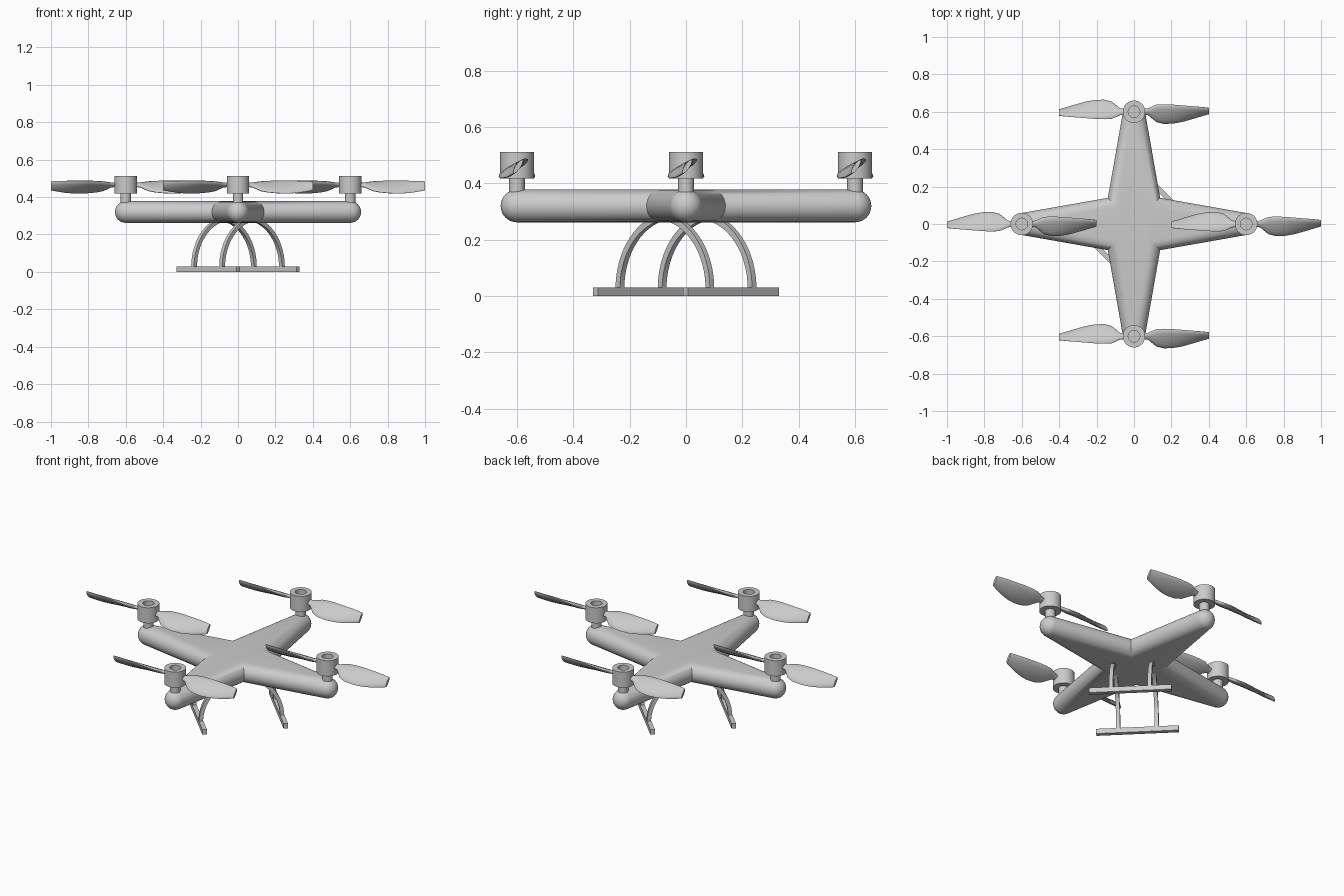
import bpy
from math import sin, cos, pi, atan, radians
from mathutils import Vector, Matrix

if "Cube" in bpy.data.objects:
    bpy.data.objects.remove(bpy.data.objects["Cube"])


def add_mesh(name, verts, faces, angle=35):
    me = bpy.data.meshes.new(name)
    me.from_pydata([tuple(v) for v in verts], [], faces)
    me.validate()
    me.shade_smooth()
    me.set_sharp_from_angle(angle=radians(angle))
    ob = bpy.data.objects.new(name, me)
    bpy.context.collection.objects.link(ob)
    return ob


def loft(name, rings, closed_caps=True, angle=35):
    """Skin a list of equal-length closed rings and cap both ends."""
    n = len(rings[0])
    verts = [v for r in rings for v in r]
    faces = [(i * n + j, i * n + (j + 1) % n, (i + 1) * n + (j + 1) % n, (i + 1) * n + j)
             for i in range(len(rings) - 1) for j in range(n)]
    if closed_caps:
        faces += [tuple(reversed(range(n))), tuple(range(len(verts) - n, len(verts)))]
    return add_mesh(name, verts, faces, angle)


def copy(ob, name, matrix):
    c = ob.copy()
    c.name = name
    c.matrix_world = matrix
    bpy.context.collection.objects.link(c)


def lathe(name, profile, n=40):
    return loft(name, [[(r * cos(2 * pi * j / n), r * sin(2 * pi * j / n), z)
                        for j in range(n)] for r, z in profile])


# Body: four-pointed star rounded by offsetting its outline layer by layer
REACH, RAD, MID, SLOPE = 0.6, 0.058, 0.32, 0.176
beta = atan(SLOPE)


def star(d, z):
    ring = []
    crotch = (REACH * SLOPE + d / cos(beta)) / (1 + SLOPE)
    for k in range(4):
        rot = Matrix.Rotation(k * pi / 2, 3, 'Z')
        for i in range(17):
            a = (pi / 2 - beta) * (i / 8 - 1)
            ring.append(rot @ Vector((REACH + d * cos(a), d * sin(a), z)))
        ring.append(rot @ Vector((crotch, crotch, z)))
    return ring


layers = [-pi / 2 * 0.995 + pi * 0.995 * i / 16 for i in range(17)]
loft("body", [star(RAD * cos(t), MID + RAD * sin(t)) for t in layers])

# Motor post, motor can with a recessed top, and one twisted blade
post = lathe("motor_post", [(0.028, 0.34), (0.028, 0.43)])
can = lathe("motor_can", [(0.06, 0.418), (0.06, 0.512), (0.031, 0.512), (0.031, 0.48)])

# x, low edge (y, z), high edge (y, z), thickness
sections = [
    (0.045, -0.014, 0.458, 0.014, 0.472, 0.020),
    (0.075, -0.018, 0.455, 0.018, 0.475, 0.020),
    (0.095, -0.035, 0.446, 0.028, 0.478, 0.022),
    (0.120, -0.055, 0.434, 0.038, 0.482, 0.024),
    (0.160, -0.065, 0.426, 0.040, 0.485, 0.025),
    (0.210, -0.063, 0.421, 0.038, 0.487, 0.025),
    (0.260, -0.054, 0.419, 0.034, 0.487, 0.024),
    (0.320, -0.037, 0.422, 0.029, 0.487, 0.022),
    (0.370, -0.021, 0.430, 0.024, 0.486, 0.019),
    (0.400, -0.012, 0.436, 0.020, 0.484, 0.017),
]
rings = []
for x, y0, z0, y1, z1, th in sections:
    lo, hi = Vector((x, y0, z0)), Vector((x, y1, z1))
    half = (hi - lo) / 2
    nrm = Vector((0, -half.z, half.y)).normalized() * th / 2
    rings.append([(lo + hi) / 2 + half * cos(2 * pi * j / 14) + nrm * sin(2 * pi * j / 14)
                  for j in range(14)])
blade = loft("blade", rings, angle=50)

# Place a full rotor on every arm tip
for k, side in enumerate(("right", "back", "left", "front")):
    place = Matrix.Translation((REACH * cos(k * pi / 2), REACH * sin(k * pi / 2), 0))
    copy(post, side + "_motor_post", place)
    copy(can, side + "_motor_can", place)
    copy(blade, side + "_blade_a", place)
    copy(blade, side + "_blade_b", place @ Matrix.Rotation(pi, 4, 'Z'))
for ob in (post, can, blade):
    bpy.data.objects.remove(ob)


# Landing gear: diagonal skids, each on two curved legs (local x points outward)
def block(x, y, z0, z1, w, l):
    return [[(x + a * w / 2, y + b * l / 2, z) for a, b in ((-1, -1), (1, -1), (1, 1), (-1, 1))]
            for z in (z0, z1)]


skid = loft("skid", block(0.226, 0, 0, 0.03, 0.025, 0.455))
ARC, W = 0.258, 0.022
leg = loft("leg", [[(0.226 - ARC + (ARC + a * W / 2) * cos(t), b * W / 2,
                     0.025 + (ARC + a * W / 2) * sin(t))
                    for a, b in ((-1, -1), (1, -1), (1, 1), (-1, 1))]
                   for t in [radians(74) * i / 14 for i in range(15)]])
for k, side in enumerate(("back_right", "front_left")):
    turn = Matrix.Rotation(pi / 4 + k * pi, 4, 'Z')
    copy(skid, side + "_skid", turn)
    for s, tag in ((-1, "a"), (1, "b")):
        copy(leg, f"{side}_leg_{tag}", turn @ Matrix.Translation((0, s * 0.106, 0)))
for ob in (skid, leg):
    bpy.data.objects.remove(ob)
